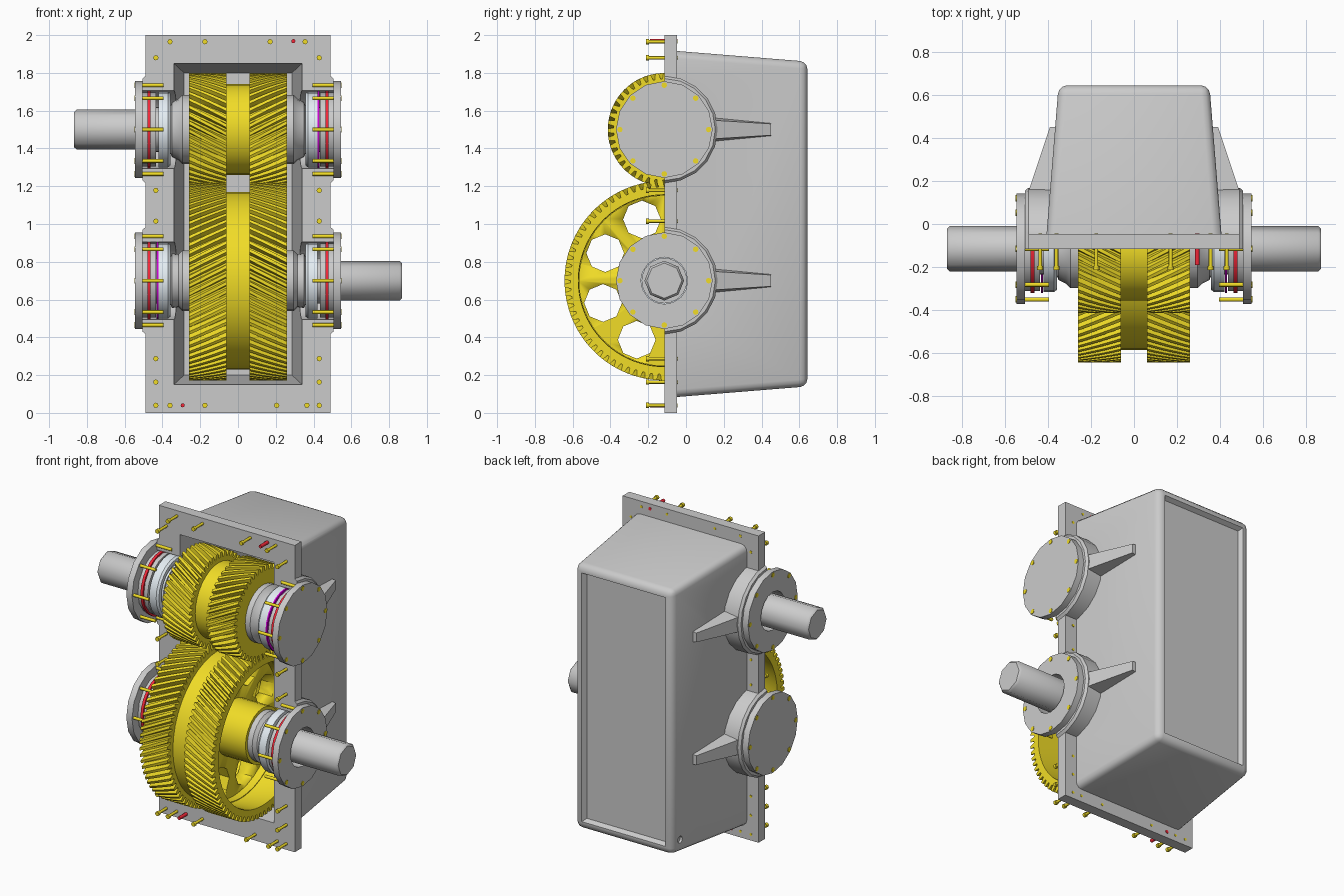
import bpy, bmesh
from math import sin, cos, pi, radians
from mathutils import Vector

if "Cube" in bpy.data.objects:
    bpy.data.objects.remove(bpy.data.objects["Cube"])

AY = -0.115                       # shaft axis depth, also the housing split plane
TOP, LOW = 1.5, 0.7               # shaft axis heights


def mat(name, rgb):
    m = bpy.data.materials.new(name)
    m.diffuse_color = (*rgb, 1)
    m.use_nodes = True
    m.node_tree.nodes["Principled BSDF"].inputs["Base Color"].default_value = m.diffuse_color
    return m


YELLOW = mat("yellow", (0.88, 0.72, 0.02))
RED = mat("red", (0.9, 0.02, 0.04))
PURPLE = mat("purple", (0.6, 0.0, 0.65))
STEEL = mat("pale_steel", (0.78, 0.85, 0.9))


def finish(name, bm, m=None, angle=35):
    bmesh.ops.remove_doubles(bm, verts=bm.verts, dist=1e-5)
    bmesh.ops.recalc_face_normals(bm, faces=bm.faces)
    me = bpy.data.meshes.new(name)
    bm.to_mesh(me)
    bm.free()
    me.shade_smooth()
    me.set_sharp_from_angle(angle=radians(angle))
    ob = bpy.data.objects.new(name, me)
    bpy.context.collection.objects.link(ob)
    if m:
        me.materials.append(m)
    return ob


def lathe(name, prof, z, m=None, segs=16, s=1, angle=35):
    """Spin a closed (x, radius) profile around a shaft axis; s=-1 mirrors in x."""
    bm = bmesh.new()
    rings = [[bm.verts.new((s * x, AY + r * cos(2 * pi * k / segs), z + r * sin(2 * pi * k / segs)))
              for k in range(segs)] for x, r in prof]
    n = len(prof)
    for i in range(n):
        j = (i + 1) % n
        if prof[i][1] == 0 and prof[j][1] == 0:
            continue
        for k in range(segs):
            l = (k + 1) % segs
            bm.faces.new((rings[i][k], rings[i][l], rings[j][l], rings[j][k]))
    return finish(name, bm, m, angle)


def rod(bm, p0, p1, r, segs=8):
    p0, p1 = Vector(p0), Vector(p1)
    d = p1 - p0
    M = d.to_track_quat('Z', 'Y').to_matrix().to_4x4()
    M.translation = (p0 + p1) / 2
    bmesh.ops.create_cone(bm, cap_ends=True, segments=segs, radius1=r, radius2=r,
                          depth=d.length, matrix=M)


def loft(name, y0, a, y1, b, bevel=0):
    """Tapered box along y; a and b are (half width, z low, z high)."""
    bm = bmesh.new()
    v = [[bm.verts.new((x, y, z)) for x, z in ((-h, l), (h, l), (h, t), (-h, t))]
         for y, (h, l, t) in ((y0, a), (y1, b))]
    bm.faces.new(v[0])
    bm.faces.new(v[1])
    for i in range(4):
        bm.faces.new((v[0][i], v[0][i - 1], v[1][i - 1], v[1][i]))
    bmesh.ops.recalc_face_normals(bm, faces=bm.faces)
    if bevel:
        bmesh.ops.bevel(bm, geom=bm.edges[:], offset=bevel, segments=3, profile=0.5,
                        affect='EDGES')
    return finish(name, bm)


def boolean(ob, tool, op):
    md = ob.modifiers.new(op, 'BOOLEAN')
    md.operation, md.object, md.solver = op, tool, 'EXACT'
    bpy.context.view_layer.objects.active = ob
    bpy.ops.object.modifier_apply(modifier=md.name)
    bpy.data.objects.remove(tool)


# Housing: flange, tapered tub and half-round bearing bosses
housing = loft("housing", -0.2, (0.49, 0, 2), -0.047, (0.49, 0, 2))
boolean(housing, loft("tub", -0.1, (0.41, 0.08, 1.92), 0.643, (0.35, 0.14, 1.86), 0.04), 'UNION')
for z in (TOP, LOW):
    boolean(housing, lathe("boss", [(-0.505, 0), (-0.505, 0.27), (-0.49, 0.283), (0.49, 0.283),
                                    (0.505, 0.27), (0.505, 0)], z, segs=20), 'UNION')
# Housing cuts: split plane, cavity, rear panel, bores and drain hole
boolean(housing, loft("split", -0.9, (1, -1, 3), AY, (1, -1, 3)), 'DIFFERENCE')
boolean(housing, loft("cavity", -0.2, (0.345, 0.145, 1.855), 0.58, (0.285, 0.2, 1.8)), 'DIFFERENCE')
boolean(housing, loft("panel", 0.615, (0.285, 0.205, 1.795), 0.66, (0.312, 0.18, 1.82)), 'DIFFERENCE')
for z in (TOP, LOW):
    boolean(housing, lathe("bore", [(-0.6, 0), (-0.6, 0.206), (0.6, 0.206), (0.6, 0)], z, segs=24),
            'DIFFERENCE')
bm = bmesh.new()
rod(bm, (-0.5, 0.57, 0.22), (-0.342, 0.57, 0.22), 0.022, 12)
boolean(housing, finish("drain", bm), 'DIFFERENCE')
housing.data.shade_smooth()
housing.data.set_sharp_from_angle(angle=radians(33))

# Side ribs behind each boss
for z in (TOP, LOW):
    for s in (-1, 1):
        bm = bmesh.new()
        sec = [(0.13, 0.497, 0.07, 0.05), (0.45, 0.39, 0.036, 0.03)]
        v = [[bm.verts.new((s * x, y, z + h)) for x, h in ((0.34, -a), (0.34, a), (o, b), (o, -b))]
             for y, o, a, b in sec]
        bm.faces.new(v[0])
        bm.faces.new(v[1])
        for i in range(4):
            bm.faces.new((v[0][i], v[0][i - 1], v[1][i - 1], v[1][i]))
        finish("rib", bm)


def helical_ring(name, z, teeth, root, tip, inner, x0, x1, twist, phase=0):
    """Toothed ring with slanted teeth."""
    bm = bmesh.new()
    loops, steps = [], 4
    shape = ((0.0, root), (0.26, root), (0.42, tip), (0.84, tip))
    for i in range(steps + 1):
        t = i / steps
        outer, inn = [], []
        for k in range(teeth):
            for f, r in shape:
                a = 2 * pi * (k + f + phase) / teeth + twist * t
                outer.append(bm.verts.new((x0 + (x1 - x0) * t, AY + r * cos(a), z + r * sin(a))))
                if i in (0, steps):
                    inn.append(bm.verts.new((x0 + (x1 - x0) * t, AY + inner * cos(a), z + inner * sin(a))))
        loops.append((outer, inn))
    n = teeth * 4

    def bridge(p, q):
        for k in range(n):
            bm.faces.new((p[k], p[(k + 1) % n], q[(k + 1) % n], q[k]))
    for i in range(steps):
        bridge(loops[i][0], loops[i + 1][0])
    for o, inn in (loops[0], loops[-1]):
        bridge(o, inn)
    bridge(loops[0][1], loops[-1][1])
    return finish(name, bm, YELLOW, 20)


# Herringbone teeth: mirrored pairs of helical rings
for s in (-1, 1):
    helical_ring("pinion_teeth", TOP, 43, 0.268, 0.299, 0.17, s * 0.26, s * 0.06, 0.1 / 0.283)
    helical_ring("wheel_teeth", LOW, 75, 0.496, 0.528, 0.455, s * 0.26, s * 0.06, -0.1 / 0.512, 0.5)
# Gear bodies between the toothed bands
lathe("pinion_body", [(-0.2, 0), (-0.2, 0.24), (0.2, 0.24), (0.2, 0)], TOP, YELLOW, 32)
lathe("wheel_rim", [(-0.1, 0.45), (-0.1, 0.47), (0.1, 0.47), (0.1, 0.45)], LOW, YELLOW, 40)
web = lathe("wheel_web", [(-0.05, 0.1), (-0.05, 0.46), (0.05, 0.46), (0.05, 0.1)], LOW, YELLOW, 32)
bm = bmesh.new()
for k in range(8):
    a = radians(20 + 45 * k)
    y, z = AY + 0.345 * cos(a), LOW + 0.345 * sin(a)
    rod(bm, (-0.2, y, z), (0.2, y, z), 0.1)
boolean(web, finish("lightening_holes", bm), 'DIFFERENCE')
lathe("wheel_hub", [(-0.26, 0.1), (-0.26, 0.18), (0.26, 0.18), (0.26, 0.1)], LOW, YELLOW, 24)

# Shafts, bearings, seals and end covers; side d carries the output end
for z, d in ((TOP, -1), (LOW, 1)):
    r = 0.182 if z == TOP else 0.16
    half = [(0.295, r), (0.315, r - 0.02), (0.35, 0.145), (0.36, 0.12), (0.44, 0.12), (0.44, 0)]
    lathe("shaft_core", [(-x, q) for x, q in reversed(half)] + half, z, segs=24)
    lathe("output_shaft", [(0.4, 0), (0.4, 0.105), (0.855, 0.105), (0.868, 0.093), (0.868, 0)],
          z, segs=8, s=d, angle=46)
    for s in (-1, 1):
        hole = 0.124 if s == d else 0
        lathe("end_cover", [(0.435, hole), (0.435, 0.196), (0.505, 0.196), (0.505, 0.256),
                            (0.546, 0.256), (0.546, hole)], z, s=s)
        lathe("bearing", [(0.357, 0.11), (0.357, 0.145), (0.37, 0.145), (0.37, 0.165),
                          (0.357, 0.165), (0.357, 0.19), (0.37, 0.2), (0.42, 0.2), (0.42, 0.11)],
              z, STEEL, 24, s)
        lathe("seal_ring", [(0.462, 0.18), (0.462, 0.205), (0.48, 0.205), (0.48, 0.18)], z, RED, 24, s)
        if s != d:
            lathe("shim_ring", [(0.421, 0.15), (0.421, 0.204), (0.431, 0.204), (0.431, 0.15)],
                  z, PURPLE, 24, s)
        bm = bmesh.new()
        for k in range(8):
            y, h = AY + 0.235 * cos(k * pi / 4), z + 0.235 * sin(k * pi / 4)
            rod(bm, (s * 0.395, y, h), (s * 0.54, y, h), 0.01)
            rod(bm, (s * 0.535, y, h), (s * 0.549, y, h), 0.015)
        finish("cover_bolts", bm, YELLOW, 46)

# Flange bolts and red dowel pins
spots = [(x, 1.965) for x in (-0.36, -0.175, 0.17, 0.355)]
spots += [(x, 0.04) for x in (-0.435, -0.36, -0.175, 0.205, 0.365, 0.43)]
spots += [(x, z) for x in (-0.435, 0.43) for z in (1.88, 1.178, 1.015, 0.287, 0.163)]
bm = bmesh.new()
for x, z in spots:
    rod(bm, (x, -0.2, z), (x, -0.045, z), 0.009)
    rod(bm, (x, -0.213, z), (x, -0.195, z), 0.014)
finish("flange_bolts", bm, YELLOW, 46)
bm = bmesh.new()
for x, z in ((0.293, 1.968), (-0.293, 0.04)):
    rod(bm, (x, -0.19, z), (x, -0.045, z), 0.011)
finish("dowel_pins", bm, RED, 46)
